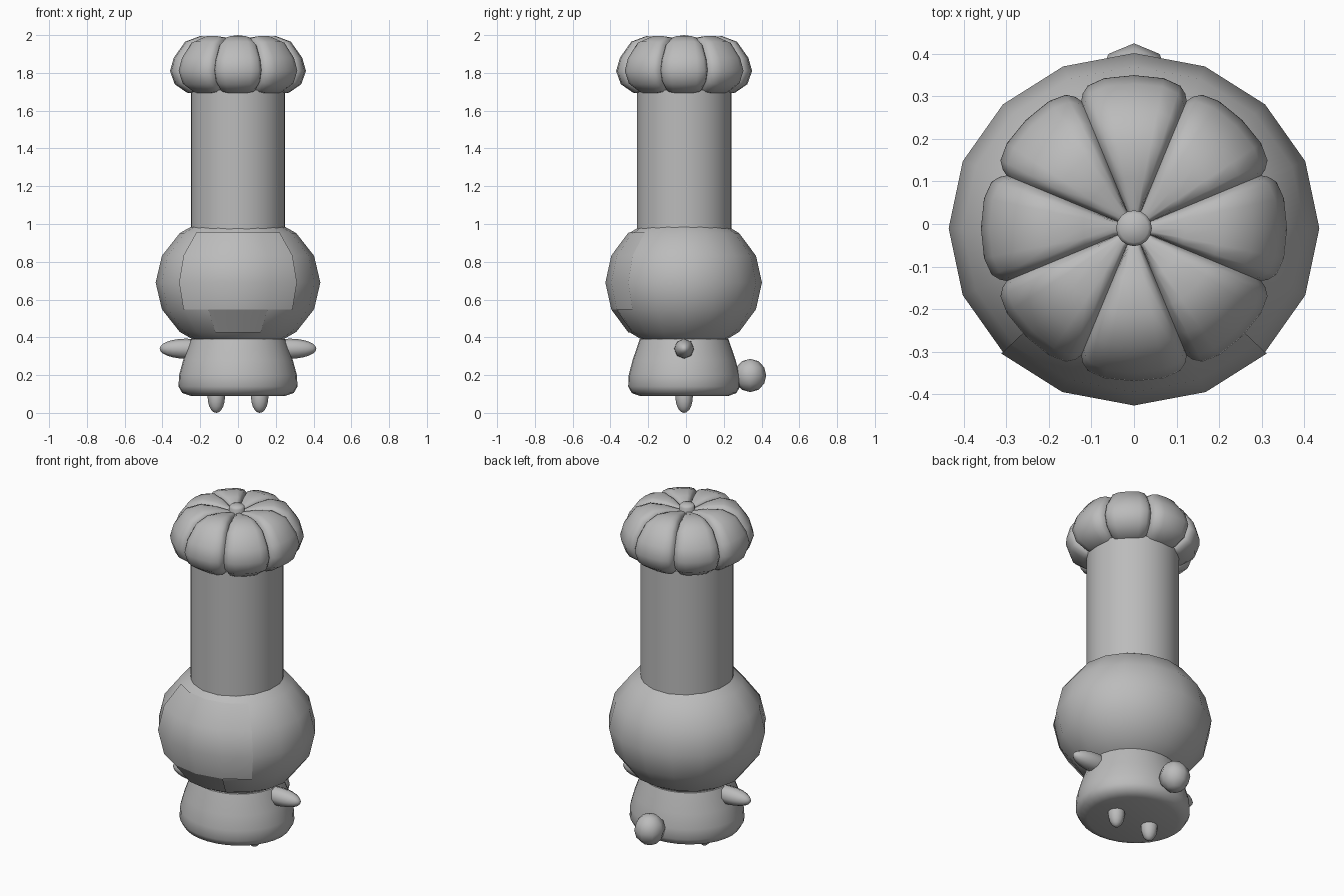
import bpy, bmesh, math
from mathutils import Matrix, Vector

cube = bpy.data.objects.get("Cube")
if cube:
    bpy.data.objects.remove(cube, do_unlink=True)

CY = -0.01  # shared centre line of the figure

grey = bpy.data.materials.new("plain_grey")
grey.use_nodes = True
grey.diffuse_color = (0.5, 0.5, 0.5, 1)
grey.node_tree.nodes["Principled BSDF"].inputs["Base Color"].default_value = (0.5, 0.5, 0.5, 1)


def finish(bm, name, angle=60):
    mesh = bpy.data.meshes.new(name)
    bm.to_mesh(mesh)
    bm.free()
    obj = bpy.data.objects.new(name, mesh)
    bpy.context.collection.objects.link(obj)
    mesh.materials.append(grey)
    bpy.ops.object.select_all(action='DESELECT')
    obj.select_set(True)
    bpy.context.view_layer.objects.active = obj
    bpy.ops.object.shade_smooth_by_angle(angle=math.radians(angle))
    return obj


def ball_mesh(centre, size, segments, rings):
    bm = bmesh.new()
    matrix = Matrix.Translation(centre) @ Matrix.Diagonal((*size, 1))
    bmesh.ops.create_uvsphere(bm, u_segments=segments, v_segments=rings, radius=1, matrix=matrix)
    return bm


def loft(name, rings, angle=60):
    """Skin a list of equal-length closed point rings."""
    bm = bmesh.new()
    loops = [[bm.verts.new(p) for p in ring] for ring in rings]
    n = len(rings[0])
    for a, b in zip(loops, loops[1:]):
        for i in range(n):
            bm.faces.new((a[i], a[(i + 1) % n], b[(i + 1) % n], b[i]))
    bmesh.ops.remove_doubles(bm, verts=bm.verts, dist=1e-5)
    bmesh.ops.recalc_face_normals(bm, faces=bm.faces)
    return finish(bm, name, angle)


def round_ring(r, z, y_scale=1, n=32):
    turns = [math.tau * i / n for i in range(n)]
    return [(r * math.cos(a), CY + r * y_scale * math.sin(a), z) for a in turns]


# Body: soft bell with a rounded hem
body_profile = [(0, 0.09), (0.25, 0.09), (0.295, 0.105), (0.315, 0.14), (0.312, 0.2),
                (0.29, 0.28), (0.25, 0.39), (0, 0.42)]
loft("body", [round_ring(r, z, 0.94) for r, z in body_profile])

# Head: low-poly ball with smooth shading
HEAD = Vector((0, CY, 0.69))
HEAD_SIZE = (0.436, 0.412, 0.37)
finish(ball_mesh(HEAD, HEAD_SIZE, 16, 8), "head", 80)


# Thin plates on the front of the head, taken from the head's own facets
def head_plate(name, half_width, low, high):
    bm = ball_mesh(HEAD, HEAD_SIZE, 16, 8)
    spare = []
    for face in bm.faces:
        p = face.calc_center_median() - HEAD
        p = Vector([c / s for c, s in zip(p, HEAD_SIZE)])
        turn = abs(math.degrees(math.atan2(p.x, -p.y)))
        lift = math.degrees(math.asin(p.z / p.length))
        if turn > half_width or not low < lift < high:
            spare.append(face)
    bmesh.ops.delete(bm, geom=spare, context='FACES')
    for v in bm.verts:
        v.co = HEAD + (v.co - HEAD) * 1.012
    finish(bm, name, 80)


head_plate("face_panel", 45, -22.5, 45)
head_plate("mouth_panel", 22.5, -45, -22.5)

# Hat band: tall straight column
loft("hat_column", [round_ring(r, z) for r, z in
                    [(0, 0.9), (0.25, 0.9), (0.25, 1.71), (0, 1.71)]], 40)

# Hat crown: eight puffed lobes divided by narrow creases
crown_profile = [(0, 1.955), (0.05, 1.967), (0.12, 1.988), (0.2, 1.995), (0.28, 1.965),
                 (0.34, 1.88), (0.36, 1.81), (0.335, 1.74), (0.27, 1.695), (0.2, 1.69), (0, 1.7)]
LOBE_STEPS = [-1, -0.93, -0.8, -0.5, 0, 0.5, 0.8, 0.93]


def crown_ring(r, z):
    ring = []
    for lobe in range(8):
        for t in LOBE_STEPS:
            a = math.radians(45 * lobe + 22.5 * t)
            shrink = 1 - 0.2 * abs(t) ** 7
            rr = 0.18 + (r - 0.18) * shrink if r > 0.18 else r
            zz = 1.83 + (z - 1.83) * shrink if r > 0 else z
            ring.append((rr * math.cos(a), CY + rr * math.sin(a), zz))
    return ring


loft("hat_crown", [crown_ring(r, z) for r, z in crown_profile], 75)

# Hat button
button_profile = [(0, 1.93), (0.042, 1.93), (0.042, 1.985), (0.034, 1.995), (0, 2.0)]
loft("hat_button", [round_ring(r, z, 1, 16) for r, z in button_profile], 50)

# Arms and legs, one on each side
for side, label in ((1, "left"), (-1, "right")):
    arm = ball_mesh((0, 0, 0), (0.053, 0.053, 0.14), 8, 12)
    bmesh.ops.rotate(arm, verts=arm.verts, matrix=Matrix.Rotation(side * math.pi / 2, 3, 'Y'))
    bmesh.ops.translate(arm, verts=arm.verts, vec=(side * 0.275, CY, 0.34))
    finish(arm, label + "_arm")
    finish(ball_mesh((side * 0.115, CY, 0.085), (0.046, 0.046, 0.085), 12, 10), label + "_leg")

# Round tail at the back
finish(ball_mesh((0, 0.34, 0.198), (0.085, 0.085, 0.088), 8, 6), "tail", 80)
